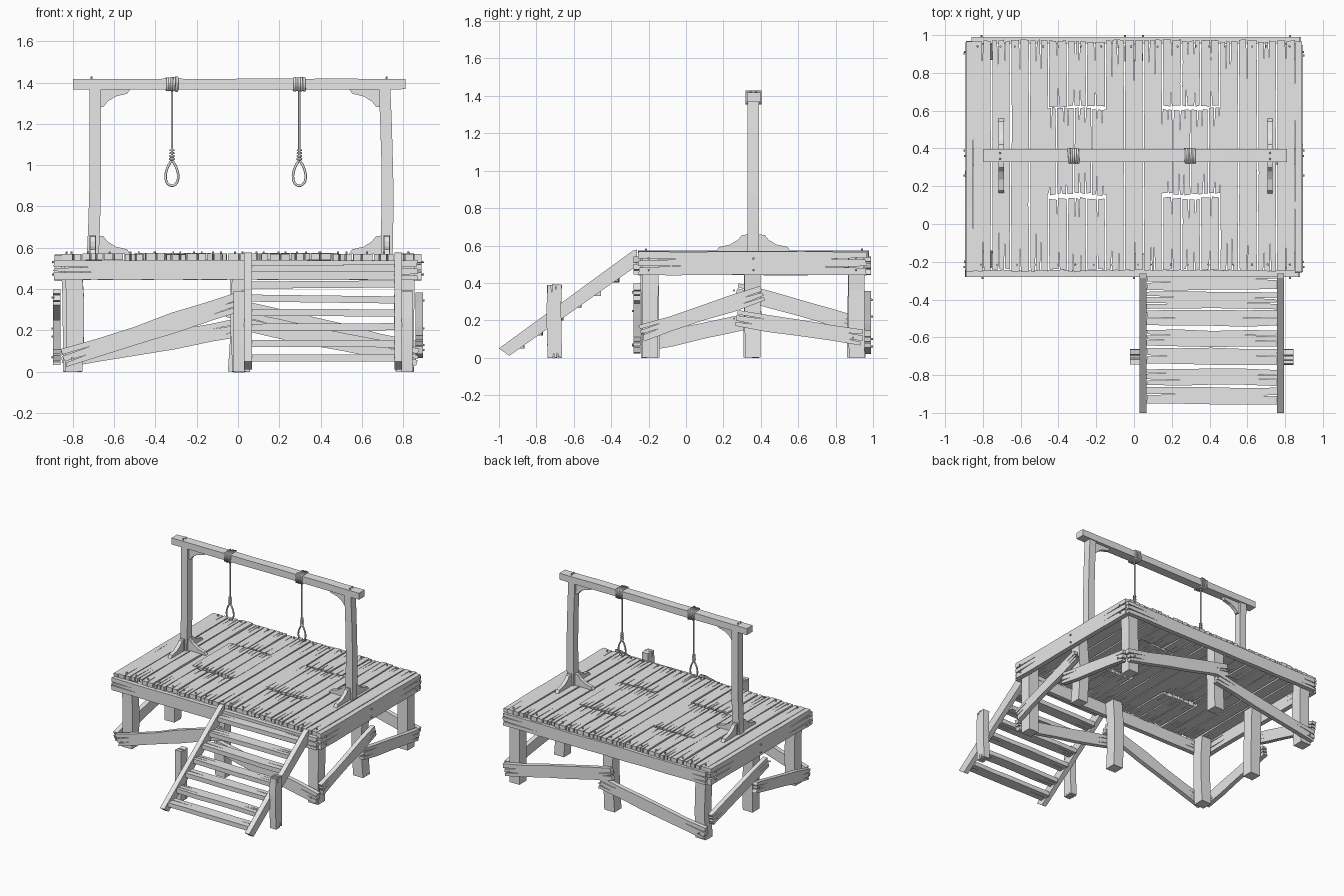
import bpy, bmesh, math, random
from mathutils import Vector as V

random.seed(4)
cube = bpy.data.objects.get("Cube")
if cube:
    bpy.data.objects.remove(cube)

wood = bpy.data.materials.new("pale_grey")
wood.use_nodes = True
wood.diffuse_color = (0.8, 0.8, 0.8, 1)
wood.node_tree.nodes["Principled BSDF"].inputs["Base Color"].default_value = (0.8, 0.8, 0.8, 1)

X, Y, Z = V((1, 0, 0)), V((0, 1, 0)), V((0, 0, 1))


def rnd(s):
    return random.uniform(-s, s)


def finish(name, bm):
    bmesh.ops.recalc_face_normals(bm, faces=bm.faces)
    mesh = bpy.data.meshes.new(name)
    bm.to_mesh(mesh)
    bm.free()
    mesh.materials.append(wood)
    ob = bpy.data.objects.new(name, mesh)
    bpy.context.collection.objects.link(ob)
    return ob


def slab(name, pts, origin, u, v, thick):
    """Flat outline in the u, v plane, thickened evenly to both sides."""
    n = u.cross(v).normalized()
    bm = bmesh.new()
    face = bm.faces.new([bm.verts.new(V(origin) + u * p + v * q - n * thick / 2) for p, q in pts])
    ext = bmesh.ops.extrude_face_region(bm, geom=[face])
    verts = [e for e in ext["geom"] if isinstance(e, bmesh.types.BMVert)]
    bmesh.ops.translate(bm, verts=verts, vec=n * thick)
    return finish(name, bm)


def board(name, a, b, normal, w, t, wob=0.05, bow=0.0, splits=1, depth=0.18):
    """Weathered board from a to b with wavy sides and split ends."""
    a, b = V(a), V(b)
    length = (b - a).length
    u = (b - a) / length
    v = normal.cross(u).normalized()
    n = max(3, int(length / 0.16))

    def side(sign):
        return [(length * i / n, sign * w / 2 * (1 + rnd(wob)) + bow * math.sin(math.pi * i / n))
                for i in range(n + 1)]

    def end(s, inward):
        pts = []
        for k in range(splits):
            c = w * ((k + 1) / (splits + 1) - 0.5 + rnd(0.08))
            d = min(depth * random.uniform(0.4, 1), length * 0.3)
            pts += [(s + inward * rnd(0.006), c - w * 0.04),
                    (s + inward * d, c + rnd(w * 0.05)),
                    (s + inward * rnd(0.006), c + w * 0.04)]
        return pts

    outline = side(-1) + end(length, -1) + side(1)[::-1] + end(0, 1)[::-1]
    return slab(name, outline, a, u, v, t)


def box(name, lo, hi):
    bm = bmesh.new()
    bmesh.ops.create_cube(bm, size=1)
    for vert in bm.verts:
        vert.co = V([l + (c + 0.5) * (h - l) for c, l, h in zip(vert.co, lo, hi)])
    return finish(name, bm)


def nails(name, spots, axis):
    bm = bmesh.new()
    for p in spots:
        rot = Z.rotation_difference(axis).to_matrix().to_4x4()
        rot.translation = V(p)
        bmesh.ops.create_cone(bm, cap_ends=True, segments=6, radius1=0.006, radius2=0.005,
                              depth=0.016, matrix=rot)
    return finish(name, bm)


def rope(name, pts, radius, cyclic=False):
    curve = bpy.data.curves.new(name, 'CURVE')
    curve.dimensions = '3D'
    curve.bevel_depth, curve.bevel_resolution, curve.use_fill_caps = radius, 2, True
    spline = curve.splines.new('POLY')
    spline.points.add(len(pts) - 1)
    for sp, p in zip(spline.points, pts):
        sp.co = (*p, 1)
    spline.use_cyclic_u = cyclic
    tmp = bpy.data.objects.new(name, curve)
    mesh = bpy.data.meshes.new_from_object(tmp)
    bpy.data.objects.remove(tmp)
    mesh.materials.clear()
    mesh.materials.append(wood)
    mesh.shade_smooth()
    ob = bpy.data.objects.new(name, mesh)
    bpy.context.collection.objects.link(ob)
    return ob


# Deck planks, split where the two trapdoors sit
front, back, top = -0.245, 0.97, 0.555
count, start, pitch = 17, -0.855, 0.1006
traps = {"right": (-0.505, -0.13), "left": (0.113, 0.488)}
nail_spots = []
for i in range(count):
    x = start + pitch * (i + 0.5)
    in_trap = any(lo + 0.03 < x < hi - 0.03 for lo, hi in traps.values())
    runs = [(front, 0.135), (0.625, back)] if in_trap else [(front, back)]
    for y0, y1 in runs:
        board("deck_plank", (x, y0 + rnd(0.006), top + rnd(0.003)), (x, y1 + rnd(0.006), top + rnd(0.003)),
              Z, pitch * 0.91, 0.032, splits=2 if i % 2 else 1, depth=0.24)
    nail_spots += [(x + rnd(0.03), y, 0.575) for y in (front + 0.03, back - 0.03)]
nails("deck_nails", nail_spots, Z)

# Trapdoors
for side, (lo, hi) in traps.items():
    w = (hi - lo) / 4
    for k in range(4):
        board("trapdoor_plank_" + side, (lo + w * (k + 0.5), 0.16 + rnd(0.008), top + 0.004),
              (lo + w * (k + 0.5), 0.61 + rnd(0.008), top + 0.004), Z, w * 0.92, 0.03, splits=2, depth=0.12)

# Rim beams around the deck
board("front_rim", (-0.89, -0.262, 0.492), (0.87, -0.262, 0.492), Y, 0.095, 0.035, splits=2, depth=0.3)
board("back_rim", (-0.86, 0.972, 0.492), (0.88, 0.972, 0.492), Y, 0.095, 0.035, splits=2, depth=0.3)
for s in (-1, 1):
    board("side_rim", (s * 0.871, -0.255, 0.505), (s * 0.871, 0.965, 0.505), X, 0.125, 0.037, splits=2, depth=0.3)
    nails("side_rim_nails", [(s * 0.893, y, z) for y in (-0.2, 0.36, 0.91) for z in (0.47, 0.53)], X)

# Legs at the corners and the middle of each side
for x, y in [(-0.8, -0.19), (0.02, -0.2), (0.81, -0.19), (-0.81, 0.355), (0.81, 0.355),
             (-0.8, 0.91), (0.0, 0.91), (0.81, 0.91)]:
    board("leg", (x + rnd(0.008), y + rnd(0.008), 0), (x, y, 0.54), Y, 0.085, 0.085,
          bow=rnd(0.018), splits=0)

# Diagonal braces between the legs, low at the corners and high in the middle
for name, a, b in [("front", (-0.845, 0.065), (0.045, 0.35)), ("front", (0.87, 0.07), (0.0, 0.25)),
                   ("back", (-0.85, 0.06), (0.05, 0.22)), ("back", (0.87, 0.1), (-0.05, 0.31))]:
    y = -0.262 if name == "front" else 0.972
    board(name + "_brace", (a[0], y, a[1]), (b[0], y, b[1]), Y, 0.09, 0.035, wob=0.12, splits=2)
    nails(name + "_brace_nails", [(p[0] * 0.95, y + (0.02 if y > 0 else -0.02), p[1]) for p in (a, b)], Y)
for x, a, b in [(0.878, (-0.24, 0.13), (0.41, 0.345)), (0.878, (0.94, 0.105), (0.27, 0.21)),
                (-0.878, (-0.24, 0.07), (0.41, 0.21)), (-0.878, (0.95, 0.17), (0.27, 0.36))]:
    board("side_brace", (x, *a), (x, *b), X, 0.085, 0.035, wob=0.12, splits=2)
    nails("side_brace_nails", [(x * 1.02, a[0] * 0.95, a[1]), (x * 1.02, b[0] * 0.95, b[1])], X)

# Stairs: sloped rails, treads and short support posts
rail = [(-1.0, 0.05), (-0.945, 0.01), (-0.265, 0.49), (-0.262, 0.578), (-0.285, 0.572)]
for x in (0.048, 0.776):
    slab("stair_rail", rail, (x, 0, 0), Y, Z, 0.038)
for i in range(7):
    y, z = -0.305 - 0.1 * i, 0.5 - 0.0725 * i
    board("stair_tread", (0.066, y + rnd(0.008), z + rnd(0.01)), (0.758, y + rnd(0.008), z + rnd(0.01)),
          Z, 0.085, 0.034, wob=0.1, splits=1 + i % 2, depth=0.2)
for x in (0.005, 0.818):
    board("stair_post", (x, -0.7, 0), (x, -0.703, 0.39), X, 0.078, 0.052, wob=0.08, bow=0.006, splits=2, depth=0.05)

# Upright frame: posts, cross beam and curved corner brackets
bracket = [(0, 0), (0.16, 0), (0.145, 0.022), (0.09, 0.035), (0.05, 0.06), (0.03, 0.085), (0, 0.09)]
for s, x in ((-1, -0.703), (1, 0.72)):
    board("frame_post", (x, 0.36, 0.55), (x - 0.01 * s, 0.36, 1.37), Y, 0.056, 0.06, bow=0.008, splits=0)
    inner = (x - s * 0.022, 0.36, 0)
    slab("top_bracket", bracket, V(inner) + Z * 1.368, X * -s, -Z, 0.028)
    slab("foot_bracket", bracket, V(inner) + Z * 0.57, X * -s, Z, 0.028)
    for d in (-1, 1):
        slab("foot_bracket", bracket, (x, 0.36 + d * 0.03, 0.57), Y * d * 1.05, Z, 0.028)
    box("foot_block", (x - 0.015, 0.318, 0.57), (x + 0.015, 0.402, 0.66))
board("cross_beam", (-0.8, 0.362, 1.392), (0.81, 0.362, 1.392), Y, 0.052, 0.07, wob=0.06, splits=0)
nails("beam_nails", [(x, 0.36 + d, 1.422) for x in (-0.71, 0.72) for d in (-0.015, 0.015)], Z)

# Hanging ropes: wrap round the beam, line, coiled knot and teardrop loop
for x in (-0.32, 0.297):
    for k in range(5):
        c, j = x + (k - 2) * 0.011, rnd(0.003)
        rope("rope_wrap", [(c + rnd(0.004), 0.361 + dy * 0.038, 1.392 + dz * (0.031 + j))
                           for dy, dz in ((-1, -1), (1, -1), (1, 1), (-1, 1))], 0.0065, True)
    rope("rope_line", [(x, 0.36, 1.37), (x, 0.36, 1.02)], 0.0055)
    for k in range(4):
        rope("rope_knot", [(x + 0.008 * math.cos(t), 0.36 + 0.008 * math.sin(t), 1.03 + 0.014 * k)
                           for t in [math.tau * i / 10 for i in range(10)]], 0.0065 - 0.0006 * k, True)
    loop = []
    for i in range(28):
        t = math.tau * i / 28
        loop.append((x + 0.035 * math.sin(t) * math.sin(t / 2) ** 0.8 * 1.1, 0.36, 0.962 + 0.062 * math.cos(t)))
    rope("rope_loop", loop, 0.006, True)
